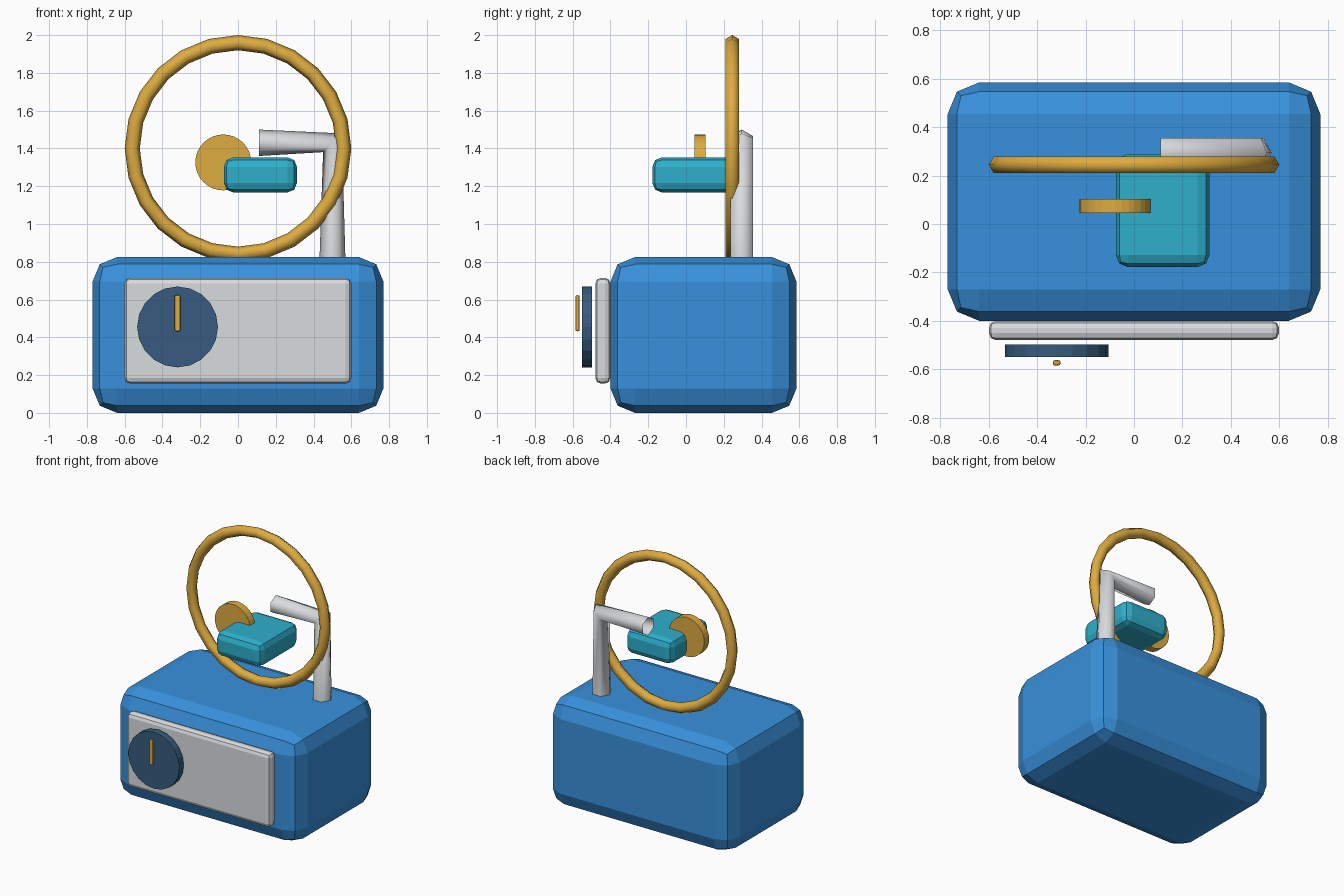
import bpy, bmesh, math
from mathutils import Matrix, Vector

if "Cube" in bpy.data.objects:
    bpy.data.objects.remove(bpy.data.objects["Cube"])


def material(name, srgb):
    lin = [((c / 255 + 0.055) / 1.055) ** 2.4 for c in srgb]
    m = bpy.data.materials.new(name)
    m.diffuse_color = (*lin, 1)
    m.use_nodes = True
    m.node_tree.nodes["Principled BSDF"].inputs["Base Color"].default_value = m.diffuse_color
    return m


BLUE = material("body blue", (56, 145, 220))
GREY = material("light grey", (217, 220, 222))
NAVY = material("dark navy", (55, 92, 128))
GOLD = material("brass gold", (222, 172, 64))
TEAL = material("teal", (46, 176, 204))


def finish(name, bm, mat, smooth=False):
    bmesh.ops.recalc_face_normals(bm, faces=bm.faces)
    me = bpy.data.meshes.new(name)
    bm.to_mesh(me)
    bm.free()
    me.materials.append(mat)
    for p in me.polygons:
        p.use_smooth = smooth
    ob = bpy.data.objects.new(name, me)
    bpy.context.collection.objects.link(ob)
    return ob


def box(name, lo, hi, bevel, mat):
    """Bevelled box between two corners."""
    lo, hi = Vector(lo), Vector(hi)
    bm = bmesh.new()
    bmesh.ops.create_cube(bm, size=1, matrix=Matrix.Translation((lo + hi) / 2)
                          @ Matrix.Diagonal((*(hi - lo), 1)))
    ob = finish(name, bm, mat)
    mod = ob.modifiers.new("rounded edges", 'BEVEL')
    mod.width, mod.segments = bevel, 2
    return ob


def disc(name, x, z, y0, y1, r, sides, mat):
    """Cylinder whose axis runs along y."""
    bm = bmesh.new()
    bmesh.ops.create_cone(bm, cap_ends=True, segments=sides, radius1=r, radius2=r,
                          depth=y1 - y0,
                          matrix=Matrix.Translation((x, (y0 + y1) / 2, z))
                          @ Matrix.Rotation(math.pi / 2, 4, 'X'))
    return finish(name, bm, mat)


def tube(name, y, path, r, mat, closed=False):
    """Six-sided tube along (x, z, outward direction) stations in the xz plane."""
    bm = bmesh.new()
    rings = []
    for x, z, out in path:
        ring = []
        for k in range(6):
            a = k * math.pi / 3
            d = r * math.cos(a)
            ring.append(bm.verts.new((x + d * math.cos(out), y + r * math.sin(a),
                                      z + d * math.sin(out))))
        rings.append(ring)
    pairs = list(zip(rings, rings[1:])) + ([(rings[-1], rings[0])] if closed else [])
    for a, b in pairs:
        for k in range(6):
            j = (k + 1) % 6
            bm.faces.new((a[k], a[j], b[j], b[k]))
    return finish(name, bm, mat, True)


# Main casing with its front panel
box("casing", (-0.77, -0.40, 0), (0.77, 0.585, 0.825), 0.13, BLUE)
box("front_panel", (-0.60, -0.48, 0.155), (0.60, -0.40, 0.715), 0.03, GREY)

# Dial and pointer
disc("dial", -0.32, 0.455, -0.55, -0.497, 0.214, 20, NAVY)
box("dial_pointer", (-0.335, -0.585, 0.432), (-0.304, -0.563, 0.623), 0.008, GOLD)

# Large hoop standing on the casing
N = 24
tube("hoop", 0.245,
     [(0.56 * math.cos(t), 1.4 + 0.56 * math.sin(t), t)
      for t in (2 * math.pi * i / N for i in range(N))], 0.04, GOLD, closed=True)

# Post with a bent arm
tube("bent_arm", 0.295,
     [(0.5, 0.77, 0), (0.5, 1.43, math.pi / 4), (0.11, 1.43, math.pi / 2)], 0.07, GREY)

# Block and small wheel inside the hoop
box("block", (-0.075, -0.178, 1.167), (0.312, 0.29, 1.353), 0.05, TEAL)
disc("small_wheel", -0.078, 1.326, 0.046, 0.104, 0.148, 32, GOLD)
